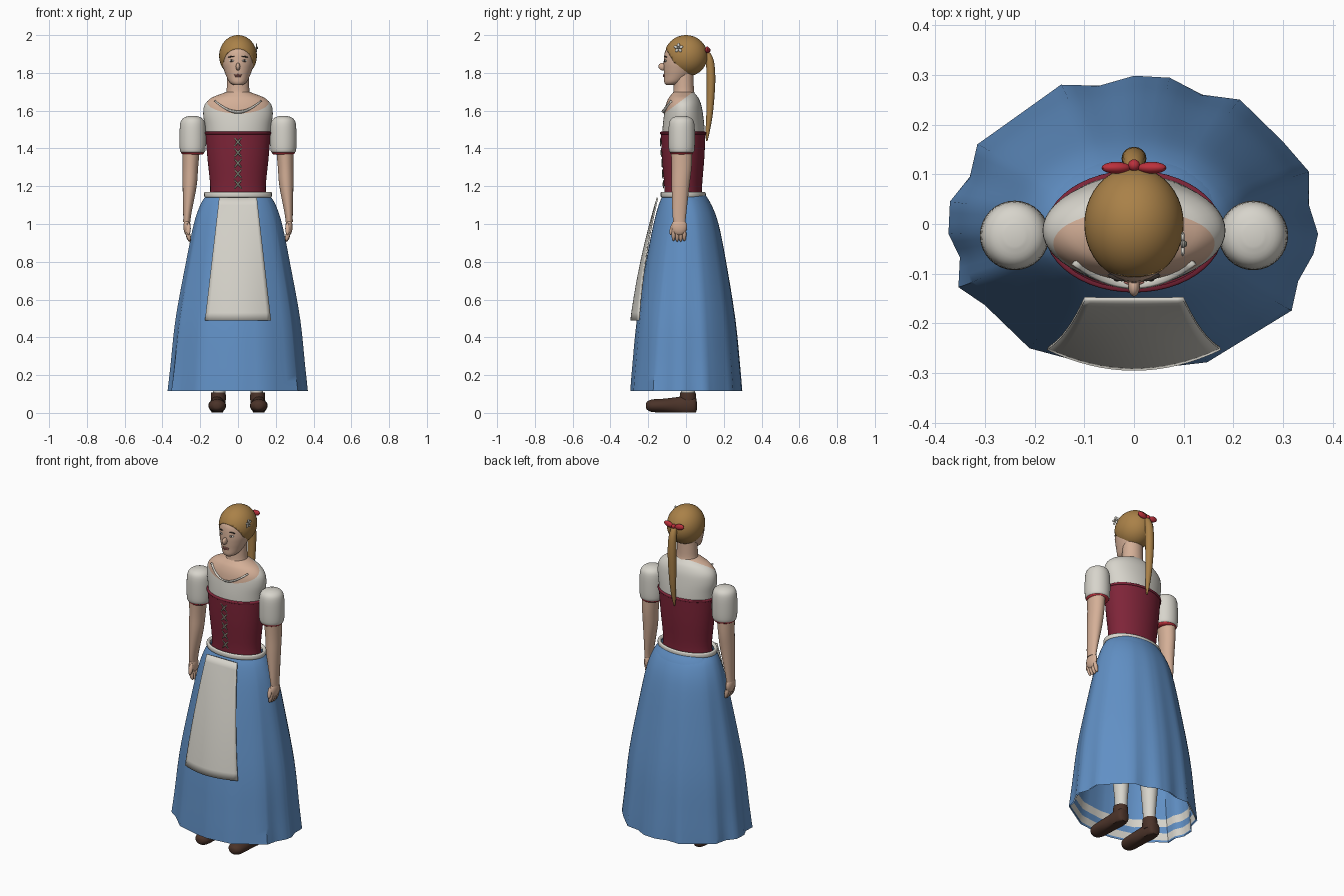
import bpy
import bmesh
from math import pi, sin, cos, atan2, radians
from mathutils import Matrix, Vector, Euler

default_cube = bpy.data.objects.get("Cube")
if default_cube:
    bpy.data.objects.remove(default_cube)


def material(name, r, g, b):
    mat = bpy.data.materials.new(name)
    mat.use_nodes = True
    mat.diffuse_color = (r, g, b, 1)
    shader = mat.node_tree.nodes["Principled BSDF"]
    shader.inputs["Base Color"].default_value = (r, g, b, 1)
    shader.inputs["Roughness"].default_value = 0.8
    return mat


BLUE = material("skirt blue", .12, .28, .56)
WHITE = material("linen white", .68, .66, .6)
WINE = material("bodice wine red", .21, .018, .04)
RED = material("ribbon red", .5, .03, .045)
SKIN = material("skin", .66, .43, .31)
HAIR = material("blond hair", .4, .22, .065)
BROWN = material("shoe brown", .07, .033, .022)
DARK = material("eye dark", .04, .03, .025)
LACE = material("lace grey", .2, .19, .15)
LIP = material("lips", .45, .17, .14)

made = []


def finish(name, bm, *mats):
    bmesh.ops.recalc_face_normals(bm, faces=bm.faces)
    mesh = bpy.data.meshes.new(name)
    bm.to_mesh(mesh)
    bm.free()
    for mat in mats:
        mesh.materials.append(mat)
    obj = bpy.data.objects.new(name, mesh)
    bpy.context.scene.collection.objects.link(obj)
    made.append(obj)
    return obj


def blend_rows(rows, steps):
    """Smooth curve through the section rows."""
    rows = [Vector(row) for row in rows]
    result = []
    for i in range(len(rows) - 1):
        b, c = rows[i], rows[i + 1]
        a, d = rows[max(i - 1, 0)], rows[min(i + 2, len(rows) - 1)]
        for k in range(steps):
            t = k / steps
            result.append(b + (c - a) * t / 2 + (a * 2 - b * 5 + c * 4 - d) * t * t / 2
                          + (b * 3 - a - c * 3 + d) * t ** 3 / 2)
    return result + [rows[-1]]


def loft(rows, centre=(0, 0), steps=4, seg=32, caps=True, outline=None):
    """Rows are (height, x radius, y radius, y shift, x shift)."""
    bm = bmesh.new()
    rings = []
    rows = blend_rows([tuple(row) + (0,) * (5 - len(row)) for row in rows], steps)
    for j, (z, rx, ry, dy, dx) in enumerate(rows):
        if outline:
            shape = outline(j / (len(rows) - 1))
        else:
            shape = [(cos(2 * pi * i / seg), sin(2 * pi * i / seg)) for i in range(seg)]
        rings.append([bm.verts.new((centre[0] + dx + u * rx, centre[1] + dy + v * ry, z))
                      for u, v in shape])
    for low, high in zip(rings, rings[1:]):
        for i in range(len(low)):
            bm.faces.new((low[i - 1], low[i], high[i], high[i - 1]))
    if caps:
        bm.faces.new(rings[0])
        bm.faces.new(rings[-1])
    return bm


def blob(name, mat, place, size, turn=(0, 0, 0), seg=16):
    """Ellipsoid with three radii, turned by degrees."""
    bm = bmesh.new()
    bmesh.ops.create_uvsphere(bm, u_segments=seg, v_segments=seg // 2 + 2, radius=1)
    spin = Euler([radians(a) for a in turn]).to_matrix().to_4x4()
    bm.transform(Matrix.Translation(place) @ spin @ Matrix.Diagonal((*size, 1)))
    return finish(name, bm, mat)


def cut(bm, point, normal, **options):
    bmesh.ops.bisect_plane(bm, geom=bm.verts[:] + bm.edges[:] + bm.faces[:],
                           plane_co=point, plane_no=normal, **options)


# Skirt with an uneven, folded hem
HEM = [(.37, -.02), (.352, .037), (.352, .105), (.3, .165), (.213, .25), (.137, .26),
       (.072, .294), (0, .298), (-.07, .278), (-.147, .28), (-.2, .242), (-.315, .16),
       (-.33, .095), (-.37, .045), (-.373, -.02), (-.35, -.067), (-.353, -.127),
       (-.3, -.163), (-.21, -.25), (-.075, -.286), (0, -.295), (.147, -.278),
       (.317, -.174), (.33, -.115), (.361, -.06)]


def skirt_outline(t):
    shape = []
    fold = (1 - t) ** 1.5
    for i in range(len(HEM)):
        a, b = Vector(HEM[i]), Vector(HEM[(i + 1) % len(HEM)])
        for k in range(3):
            p = a.lerp(b, k / 3)
            u, v = p.x / .372, p.y / .296
            angle = atan2(v, u)
            shape.append((u * fold + cos(angle) * (1 - fold), v * fold + sin(angle) * (1 - fold)))
    return shape


SKIRT = [(.115, .372, .296), (.25, .357, .285), (.5, .33, .26), (.8, .275, .212),
         (1, .234, .172), (1.1, .2, .14, -.005), (1.15, .17, .112, -.012)]
finish("skirt", loft(SKIRT, outline=skirt_outline, caps=False), BLUE)
lining = loft([(row[0], row[1] - .006, row[2] - .006) for row in SKIRT],
              steps=8, outline=skirt_outline, caps=False)
for face in lining.faces:
    height = face.calc_center_median().z
    face.material_index = int(.13 < height < .165 or .2 < height < .25)
finish("skirt_lining", lining, BLUE, WHITE)
finish("waistband", loft([(1.14, .17, .11), (1.145, .179, .119), (1.165, .179, .119),
                          (1.17, .17, .11), (1.16, .16, .1)], (0, -.015), caps=False), WHITE)

# Apron, curved around the skirt front
apron = bmesh.new()
bmesh.ops.create_grid(apron, x_segments=16, y_segments=16, size=1)
for v in apron.verts:
    u, t = v.co.x, (1 - v.co.y) / 2
    v.co = (u * (.1 + .075 * t), -.155 - .195 * t + .055 * t * t + .042 * t * u * u, 1.14 - .65 * t)
panel = finish("apron", apron, WHITE)
panel.modifiers.new("cloth", "SOLIDIFY").thickness = .008

# Bodice with top trim and crossed lacing
finish("bodice", loft([(1.13, .152, .1), (1.2, .147, .1), (1.35, .162, .112),
                       (1.48, .173, .118)], (0, -.015), seg=48, caps=False), WINE)
finish("bodice_trim", loft([(1.474, .172, .117), (1.477, .178, .122), (1.486, .178, .122),
                            (1.489, .168, .114)], (0, -.015), seg=48, caps=False), WINE)
for i in range(5):
    z = 1.21 + i * .056
    for tilt in (-50, 50):
        blob("bodice_lace", LACE, (0, -.119 - .065 * (z - 1.2), z), (.033, .004, .005),
             (0, tilt, 0), 8)

# Blouse and bare neckline, divided by a slanted plane
blouse = loft([(1.46, .168, .113), (1.52, .175, .11), (1.58, .184, .103), (1.63, .177, .094),
               (1.665, .145, .08), (1.685, .1, .065), (1.7, .058, .052)], (0, -.013), seg=48)
neck_point, neck_normal = Vector((0, -.115, 1.585)), Vector((0, -.75, 1))
cut(blouse, neck_point, neck_normal)
for face in blouse.faces:
    face.material_index = int((face.calc_center_median() - neck_point).dot(neck_normal) > 0)
finish("blouse", blouse, WHITE, SKIN)
collar = bmesh.new()
bmesh.ops.create_grid(collar, x_segments=20, y_segments=1, size=1)
for v in collar.verts:
    u, out = v.co.x, v.co.y
    v.co = (u * (.118 + .008 * out), -.121 + .05 * u * u - .01 * out, 1.588 + .055 * u * u + .007 * out)
finish("collar", collar, WHITE).modifiers.new("cloth", "SOLIDIFY").thickness = .008

# Neck, face and features
finish("neck", loft([(1.68, .068, .062), (1.71, .06, .054), (1.8, .058, .052)], (0, -.012)), SKIN)
finish("face", loft([(1.735, .022, .025, -.08), (1.75, .045, .05, -.065), (1.785, .063, .073, -.043),
                     (1.82, .076, .088, -.03), (1.86, .086, .1, -.018), (1.92, .084, .1, -.008),
                     (1.97, .055, .065)]), SKIN)
blob("nose", SKIN, (0, -.124, 1.833), (.012, .022, .02), (-20, 0, 0))
blob("upper_lip", LIP, (0, -.117, 1.789), (.021, .006, .004))
blob("lower_lip", LIP, (0, -.116, 1.782), (.017, .007, .005))
for side, label in ((1, "left"), (-1, "right")):
    blob(label + "_eye", WHITE, (side * .034, -.109, 1.864), (.014, .005, .006), (0, 0, side * 15))
    blob(label + "_iris", DARK, (side * .034, -.1125, 1.864), (.006, .003, .006))
    blob(label + "_eyebrow", DARK, (side * .036, -.108, 1.886), (.018, .005, .003),
         (0, side * 8, side * 18))

# Hair cap, opened around the face by a plane
hair = bmesh.new()
bmesh.ops.create_uvsphere(hair, u_segments=40, v_segments=24, radius=1)
facing = Vector((0, -cos(pi / 6), -sin(pi / 6)))
cut(hair, facing * .64, facing, clear_outer=True)
hair.transform(Matrix.Translation((0, 0, 1.89)) @ Matrix.Diagonal((.1, .114, .11, 1)))
finish("hair", hair, HAIR).modifiers.new("thickness", "SOLIDIFY").thickness = .012
finish("ponytail", loft([(1.44, .004, .004, .11), (1.5, .013, .012, .116), (1.6, .02, .018, .126),
                         (1.75, .025, .023, .132), (1.85, .023, .022, .128), (1.9, .017, .017, .115),
                         (1.925, .008, .008, .1)], seg=16), HAIR)

# Bow and flower
blob("bow_knot", RED, (0, .118, 1.92), (.012, .012, .013))
for side in (1, -1):
    blob("bow_loop", RED, (side * .036, .113, 1.922), (.03, .012, .017), (0, side * -12, 0))
blob("flower_centre", LACE, (.1, -.04, 1.932), (.007, .007, .007))
for i in range(5):
    angle = 2 * pi * i / 5 + pi / 2
    blob("flower_petal", WHITE, (.098, -.04 + .015 * cos(angle), 1.932 + .015 * sin(angle)),
         (.004, .011, .008), (angle * 180 / pi, 0, 0), 10)

# Arms, hands, legs and shoes on both sides
for side, label in ((1, "left_"), (-1, "right_")):
    shoulder = (side * .24, -.023)
    finish(label + "sleeve", loft([(1.378, .056, .056), (1.388, .067, .067), (1.45, .07, .07),
                                   (1.53, .066, .067), (1.56, .05, .052), (1.572, .02, .022)],
                                  shoulder), WHITE)
    finish(label + "sleeve_trim", loft([(1.368, .052, .054), (1.374, .06, .06), (1.385, .062, .062),
                                        (1.39, .055, .055)], shoulder), RED)
    finish(label + "arm", loft([(1.01, .019, .032, -.012, side * .031), (1.06, .022, .037, -.012, side * .028),
                                (1.2, .037, .047, -.006, side * .016), (1.3, .041, .053, 0, side * .012),
                                (1.4, .046, .057, 0, side * .008)], shoulder), SKIN)
    blob(label + "palm", SKIN, (side * .27, -.036, .985), (.019, .042, .045))
    blob(label + "thumb", SKIN, (side * .262, -.074, .975), (.012, .011, .034), (-15, 0, 0))
    for i in range(4):
        blob(label + "finger", SKIN, (side * .264, -.066 + i * .019, .938 + .004 * abs(i - 1.5)),
             (.012, .011, .036), (0, side * 15, 0), 12)
    finish(label + "stocking", loft([(.07, .034, .036), (.15, .034, .038), (.35, .048, .052),
                                     (.7, .06, .065)], (side * .1, .01)), WHITE)
    shoe = loft([(-.057, .015, .022), (-.045, .034, .045), (0, .04, .052), (.05, .041, .045),
                 (.12, .047, .037), (.18, .043, .033), (.205, .026, .022), (.212, .01, .01)])
    for v in shoe.verts:
        # Lay the loft on its side with the sole on the ground
        x, up, along = v.co
        v.co = (side * .11 + x, -along, max(.001, .038 + up))
    finish(label + "shoe", shoe, BROWN)
    finish(label + "shoe_collar", loft([(.04, .036, .046), (.08, .04, .044), (.108, .038, .041)],
                                       (side * .104, .01)), BROWN)

# Smooth shading with sharp creases kept
bpy.ops.object.select_all(action="DESELECT")
for obj in made:
    obj.select_set(True)
bpy.context.view_layer.objects.active = made[0]
bpy.ops.object.shade_smooth_by_angle(angle=radians(40))
